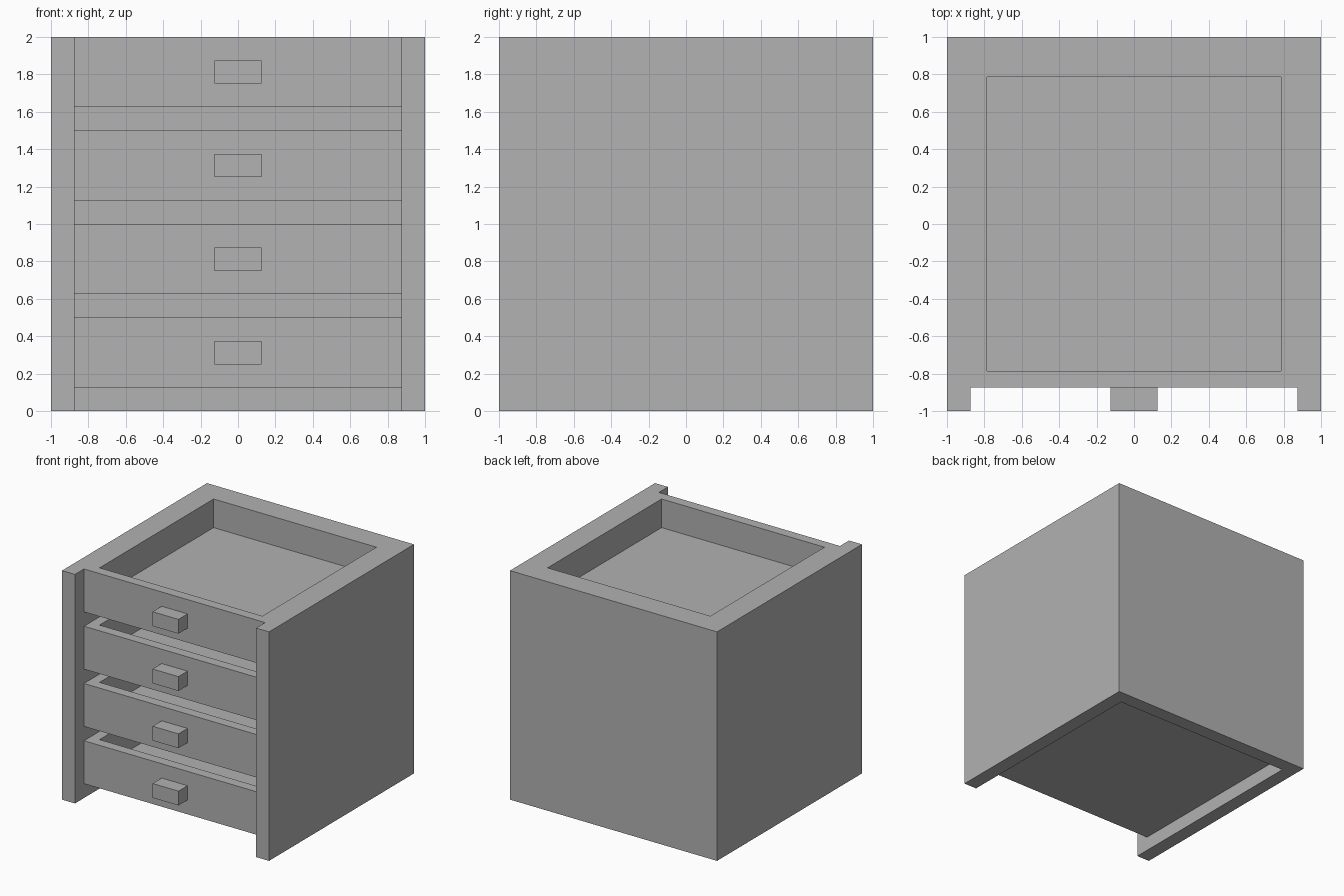
import bpy
import bmesh

cube = bpy.data.objects.get("Cube")
if cube:
    bpy.data.objects.remove(cube, do_unlink=True)

WALL = 0.125      # board thickness
INNER = 1 - WALL  # half width between the side walls
PITCH = 0.5       # height of one drawer bay

grey = bpy.data.materials.new("plain_grey")
grey.use_nodes = True
colour = (0.445, 0.445, 0.445, 1)
grey.diffuse_color = colour
grey.node_tree.nodes["Principled BSDF"].inputs["Base Color"].default_value = colour


def finish(name, bm):
    bmesh.ops.recalc_face_normals(bm, faces=bm.faces)
    mesh = bpy.data.meshes.new(name)
    bm.to_mesh(mesh)
    bm.free()
    mesh.materials.append(grey)
    obj = bpy.data.objects.new(name, mesh)
    bpy.context.collection.objects.link(obj)
    return obj


def prism(outline, z0, z1):
    """Extrude a flat outline from z0 up to z1."""
    bm = bmesh.new()
    face = bm.faces.new([bm.verts.new((x, y, z0)) for x, y in outline])
    top = bmesh.ops.extrude_face_region(bm, geom=[face])["geom"]
    verts = [v for v in top if isinstance(v, bmesh.types.BMVert)]
    bmesh.ops.translate(bm, verts=verts, vec=(0, 0, z1 - z0))
    bmesh.ops.recalc_face_normals(bm, faces=bm.faces)
    return bm


def rectangle(x, y0, y1):
    return [(-x, y0), (x, y0), (x, y1), (-x, y1)]


# Case: two side walls and a back, open at the front, top and bottom
case_outline = [(-1, -1), (-INNER, -1), (-INNER, INNER), (INNER, INNER),
                (INNER, -1), (1, -1), (1, 1), (-1, 1)]
finish("case", prism(case_outline, 0, 2))

for i in range(4):
    base = i * PITCH + WALL

    # Drawer: a block with its top face inset and pushed down into a tray
    bm = prism(rectangle(INNER, -INNER, INNER), base, base + 3 * WALL)
    top = max(bm.faces, key=lambda f: f.calc_center_median().z)
    bmesh.ops.inset_region(bm, faces=[top], thickness=WALL)
    floor = bmesh.ops.extrude_face_region(bm, geom=[top])["geom"]
    bmesh.ops.delete(bm, geom=[top], context="FACES_ONLY")
    verts = [v for v in floor if isinstance(v, bmesh.types.BMVert)]
    bmesh.ops.translate(bm, verts=verts, vec=(0, 0, -2 * WALL))
    finish(f"drawer_{i + 1}", bm)

    # Handle: a small block on the drawer front
    finish(f"drawer_handle_{i + 1}",
           prism(rectangle(WALL, -1, -INNER), base + WALL, base + 2 * WALL))
